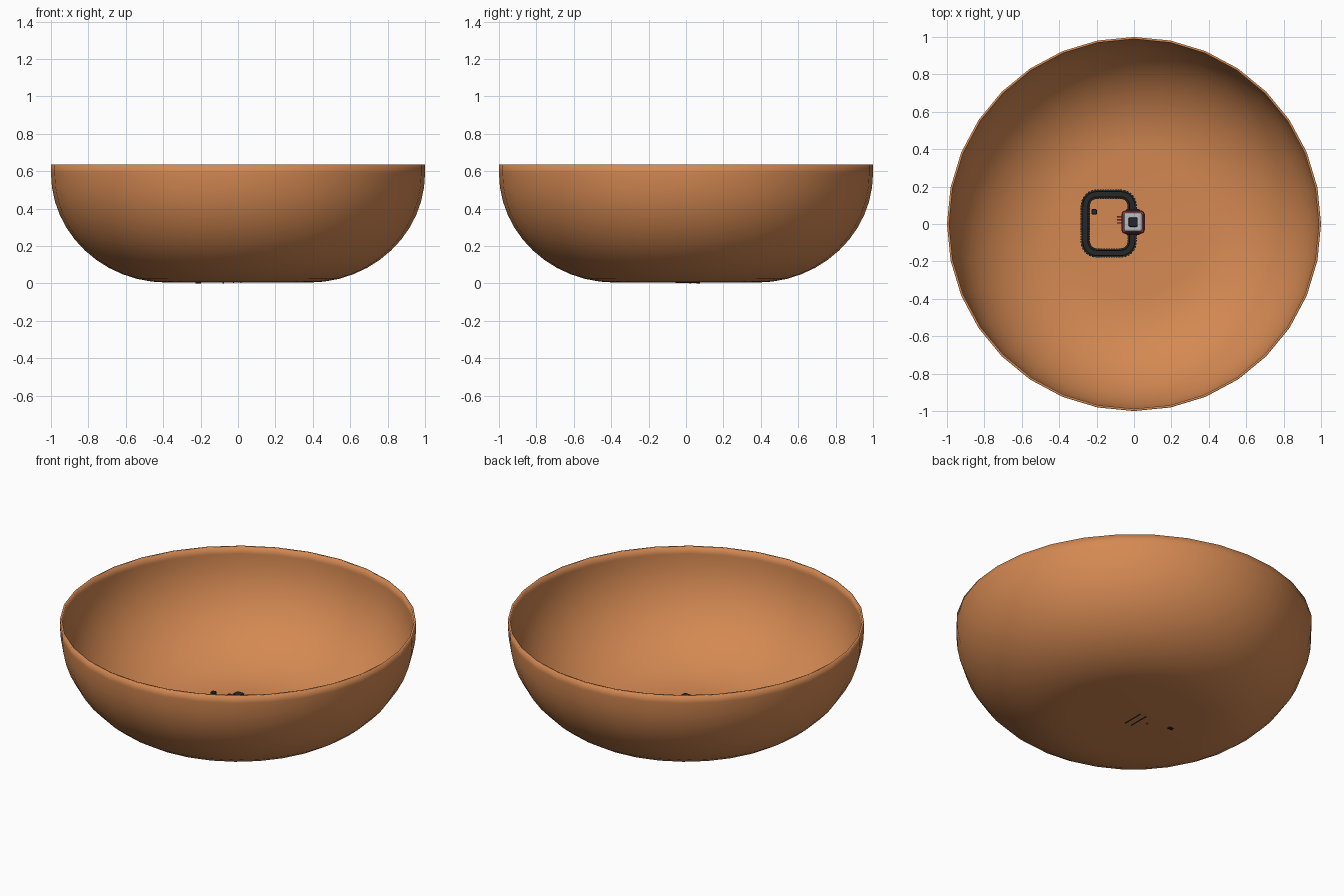
import bpy, bmesh, math
from mathutils import Matrix, Vector

if "Cube" in bpy.data.objects:
    bpy.data.objects.remove(bpy.data.objects["Cube"])


def material(name, rgb):
    m = bpy.data.materials.new(name)
    m.diffuse_color = (*rgb, 1)
    m.use_nodes = True
    m.node_tree.nodes["Principled BSDF"].inputs["Base Color"].default_value = m.diffuse_color
    return m


CLAY = material("clay", (0.66, 0.25, 0.085))
BLACK = material("black", (0.02, 0.02, 0.022))
RED = material("red", (0.35, 0.05, 0.05))
GREY = material("light_grey", (0.5, 0.5, 0.53))


def finish(name, bm, mat, smooth=None):
    bmesh.ops.recalc_face_normals(bm, faces=bm.faces[:])
    me = bpy.data.meshes.new(name)
    bm.to_mesh(me)
    bm.free()
    ob = bpy.data.objects.new(name, me)
    bpy.context.collection.objects.link(ob)
    me.materials.append(mat)
    if smooth:
        bpy.ops.object.select_all(action='DESELECT')
        ob.select_set(True)
        bpy.context.view_layer.objects.active = ob
        bpy.ops.object.shade_smooth_by_angle(angle=smooth)
    return ob


def add_box(bm, c, s, rot=0.0):
    mat = Matrix.Translation(c) @ Matrix.Rotation(rot, 4, 'Z') @ Matrix.Diagonal((*s, 1))
    return bmesh.ops.create_cube(bm, size=1, matrix=mat)['verts']


def box(name, c, s, mat, bevel=0.0):
    bm = bmesh.new()
    add_box(bm, c, s)
    if bevel:
        bmesh.ops.bevel(bm, geom=[e for e in bm.edges], offset=bevel, segments=2,
                        profile=0.5, affect='EDGES')
    return finish(name, bm, mat)


# bowl: flat floor, quarter-round wall, short straight rim
def arc(r0, z0, a, b, n=12):
    return [(r0 + a * math.sin(i / n * math.pi / 2),
             z0 + b * (1 - math.cos(i / n * math.pi / 2))) for i in range(n + 1)]


T = 0.012
outer = [(0, 0.005)] + arc(0.38, 0.005, 0.62, 0.585) + [(1, 0.635)]
inner = [(0, 0.005 + T)] + arc(0.38, 0.005 + T, 0.62 - T, 0.585 - T) + [(1 - T, 0.635)]
profile = outer + inner[::-1]
bm = bmesh.new()
pv = [bm.verts.new((r, 0, z)) for r, z in profile]
pe = [bm.edges.new(p) for p in zip(pv, pv[1:])]
bmesh.ops.spin(bm, geom=pv + pe, cent=(0, 0, 0), axis=(0, 0, 1),
               angle=2 * math.pi, steps=32, use_merge=True)
bmesh.ops.remove_doubles(bm, verts=bm.verts[:], dist=1e-4)
finish("bowl", bm, CLAY, math.radians(100))

# track loop centre line: rounded rectangle, evenly resampled
CX, CY, HX, HY, R = -0.135, 0.002, 0.125, 0.157, 0.06
corner = []
for k, (sx, sy) in enumerate([(1, 1), (-1, 1), (-1, -1), (1, -1)]):
    for i in range(9):
        a = (k + i / 8) * math.pi / 2
        corner.append(Vector((CX + sx * (HX - R) + R * math.cos(a),
                              CY + sy * (HY - R) + R * math.sin(a), 0)))


def resample(pts, n):
    segs = list(zip(pts, pts[1:] + pts[:1]))
    total = sum((b - a).length for a, b in segs)
    out, dist, k = [], 0.0, 0
    for i in range(n):
        t = i * total / n
        while dist + (segs[k][1] - segs[k][0]).length < t:
            dist += (segs[k][1] - segs[k][0]).length
            k += 1
        d = (segs[k][1] - segs[k][0]).normalized()
        out.append((segs[k][0] + d * (t - dist), math.atan2(d.y, d.x)))
    return out


FLOOR = 0.016
path = resample(corner, 76)
bm = bmesh.new()
for p, a in path:
    add_box(bm, (p.x, p.y, FLOOR + 0.005), (0.010, 0.05, 0.012), a)
finish("track_sleepers", bm, BLACK)


# ballast bed and rails swept along the loop
def sweep(name, off, w, z0, z1, mat):
    bm = bmesh.new()
    rings = []
    for p, a in path:
        n = Vector((-math.sin(a), math.cos(a), 0))
        rings.append([bm.verts.new(p + n * (off + s * w / 2) + Vector((0, 0, z)))
                      for s, z in ((-1, z0), (1, z0), (1, z1), (-1, z1))])
    for r, q in zip(rings, rings[1:] + rings[:1]):
        for i in range(4):
            bm.faces.new((r[i], r[(i + 1) % 4], q[(i + 1) % 4], q[i]))
    return finish(name, bm, mat)


sweep("track_bed", 0, 0.044, FLOOR - 0.002, FLOOR + 0.006, BLACK)
for side, off in (("inner", 0.014), ("outer", -0.014)):
    sweep("rail_" + side, off, 0.005, FLOOR, FLOOR + 0.020, BLACK)

# runners showing under the bowl floor
for side, x in (("left", -0.025), ("right", 0.017)):
    box("runner_" + side, (x, 0.01, 0.009), (0.006, 0.13, 0.012), BLACK)

# small wagon on the track
W = Vector((-0.005, 0.01, 0))
bm = bmesh.new()
for y in (-0.04, 0.04):
    for x in (-0.03, 0.03):
        m = Matrix.Translation(W + Vector((x, y, 0.05))) @ Matrix.Rotation(math.pi / 2, 4, 'Y')
        bmesh.ops.create_cone(bm, cap_ends=True, segments=16, radius1=0.024,
                              radius2=0.024, depth=0.014, matrix=m)
finish("wagon_wheels", bm, BLACK)
box("wagon_chassis", W + Vector((0, 0, 0.055)), (0.07, 0.14, 0.02), BLACK)
box("wagon_body", W + Vector((0, 0, 0.085)), (0.125, 0.125, 0.06), RED, 0.02)
box("wagon_roof", W + Vector((0, 0, 0.135)), (0.1, 0.104, 0.06), GREY, 0.012)
box("roof_hatch", W + Vector((0, 0, 0.172)), (0.05, 0.05, 0.02), BLACK, 0.008)

# red marker bars and black signal post beside the track
bm = bmesh.new()
for y in (0.005, 0.022, 0.039):
    add_box(bm, (-0.078, y, 0.14), (0.028, 0.007, 0.012))
add_box(bm, (-0.078, 0.022, 0.075), (0.008, 0.008, 0.15))
finish("marker", bm, RED)
box("signal_post", (-0.213, 0.065, 0.055), (0.01, 0.01, 0.11), BLACK)
box("signal_head", (-0.213, 0.065, 0.1), (0.028, 0.028, 0.03), BLACK, 0.004)
box("signal_foot", (-0.213, 0.065, 0.009), (0.028, 0.02, 0.018), BLACK)
